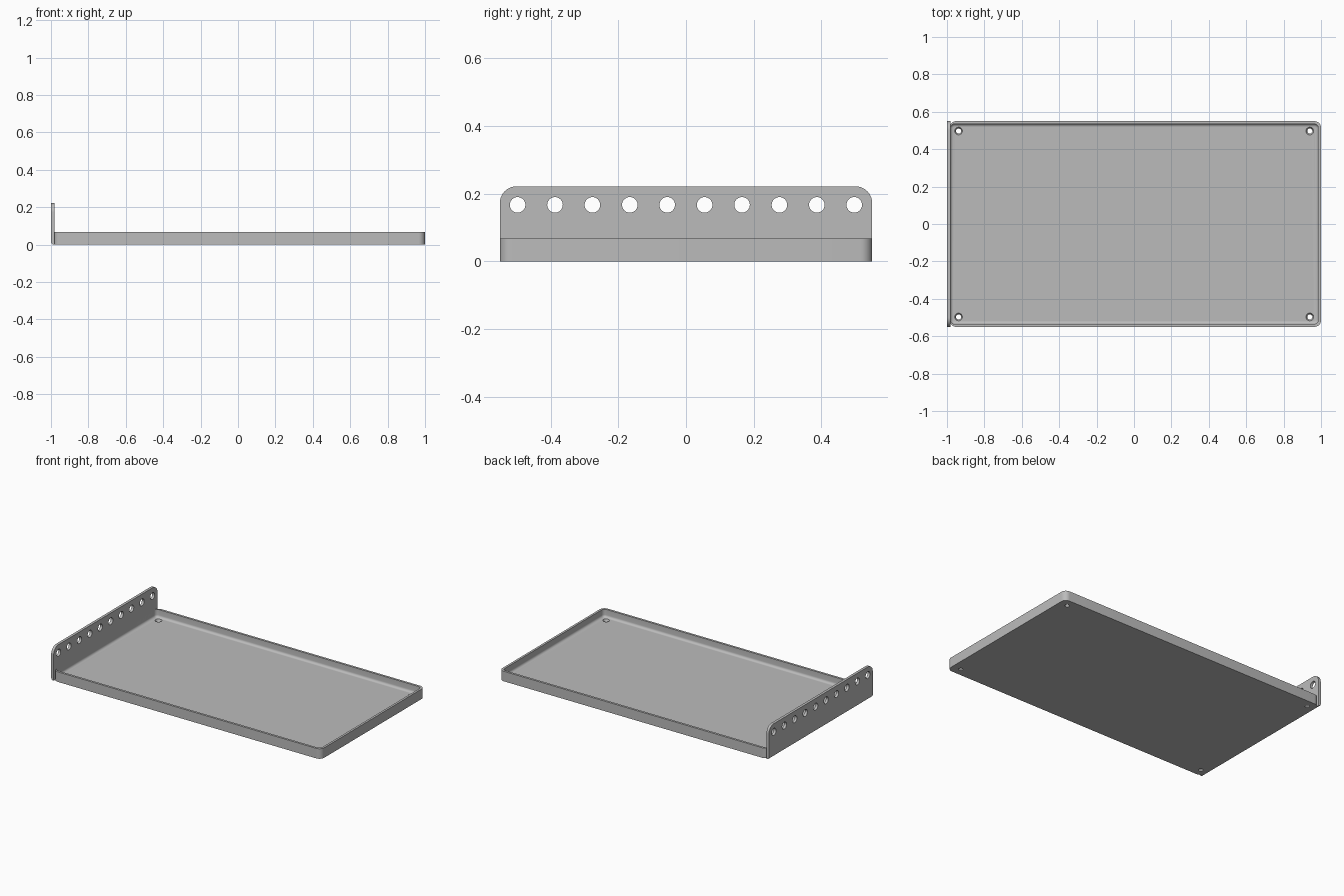
import bpy, bmesh, math
from mathutils import Matrix

cube = bpy.data.objects.get("Cube")
if cube:
    bpy.data.objects.remove(cube, do_unlink=True)

GREY = (0.50, 0.50, 0.50, 1)
metal = bpy.data.materials.new("grey_metal")
metal.use_nodes = True
metal.diffuse_color = GREY
metal.node_tree.nodes["Principled BSDF"].inputs["Base Color"].default_value = GREY

WALL = 0.015
PLATE_X = -0.982


def finish(bm, name):
    bmesh.ops.recalc_face_normals(bm, faces=bm.faces)
    mesh = bpy.data.meshes.new(name)
    bm.to_mesh(mesh)
    bm.free()
    mesh.materials.append(metal)
    obj = bpy.data.objects.new(name, mesh)
    bpy.context.collection.objects.link(obj)
    return obj


def box(x0, x1, y0, y1, z0, z1):
    bm = bmesh.new()
    bmesh.ops.create_cube(bm, size=1)
    for v in bm.verts:
        v.co.x = x0 if v.co.x < 0 else x1
        v.co.y = y0 if v.co.y < 0 else y1
        v.co.z = z0 if v.co.z < 0 else z1
    return bm


def round_edges(bm, rule, radius, segments=8):
    """Round every edge whose two end points satisfy the rule."""
    edges = [e for e in bm.edges if rule(e.verts[0].co, e.verts[1].co)]
    bmesh.ops.bevel(bm, geom=edges, offset=radius, segments=segments,
                    profile=0.5, affect='EDGES')


def vertical(a, b):
    return abs(a.z - b.z) > 0.01


def boolean(obj, cutter, operation):
    mod = obj.modifiers.new(cutter.name, 'BOOLEAN')
    mod.object = cutter
    mod.operation = operation
    mod.solver = 'EXACT'
    bpy.context.view_layer.objects.active = obj
    bpy.ops.object.modifier_apply(modifier=mod.name)
    bpy.data.objects.remove(cutter, do_unlink=True)


def smooth(obj):
    bpy.ops.object.select_all(action='DESELECT')
    obj.select_set(True)
    bpy.context.view_layer.objects.active = obj
    bpy.ops.object.shade_smooth_by_angle(angle=math.radians(32))


# Shallow tray with rounded corners
bm = box(PLATE_X - 0.004, 1, -0.55, 0.55, 0, 0.067)
round_edges(bm, vertical, 0.035)
tray = finish(bm, "tray")

# Hollow with a filleted floor edge
bm = box(PLATE_X, 1 - WALL, -0.55 + WALL, 0.55 - WALL, WALL, 0.2)
round_edges(bm, vertical, 0.022)
round_edges(bm, lambda a, b: max(a.z, b.z) < WALL + 0.001, 0.016, 5)
boolean(tray, finish(bm, "hollow"), 'DIFFERENCE')

# Countersunk mounting holes in the tray corners
bm = bmesh.new()
for x in (-0.938, 0.94):
    for y in (-0.497, 0.497):
        bmesh.ops.create_cone(bm, cap_ends=True, segments=32, radius1=0.010,
                              radius2=0.024, depth=0.03,
                              matrix=Matrix.Translation((x, y, 0.007)))
boolean(tray, finish(bm, "corner_holes"), 'DIFFERENCE')

# Upright end plate: rounded top corners, bent lower edge
bm = box(-1, PLATE_X, -0.55, 0.55, 0, 0.222)
round_edges(bm, lambda a, b: min(a.z, b.z) > 0.2 and abs(a.x - b.x) > 0.01, 0.05, 10)
round_edges(bm, lambda a, b: max(a.z, b.z) < 0.01 and max(a.x, b.x) < -0.99, 0.016)
plate = finish(bm, "end_plate")

# Row of ten holes along the plate
bm = bmesh.new()
for i in range(10):
    place = Matrix.Translation((-0.99, -0.4975 + i * 0.1105, 0.167))
    bmesh.ops.create_cone(bm, cap_ends=True, segments=32, radius1=0.023,
                          radius2=0.023, depth=0.1,
                          matrix=place @ Matrix.Rotation(math.pi / 2, 4, 'Y'))
boolean(plate, finish(bm, "plate_holes"), 'DIFFERENCE')

for part in (tray, plate):
    smooth(part)
